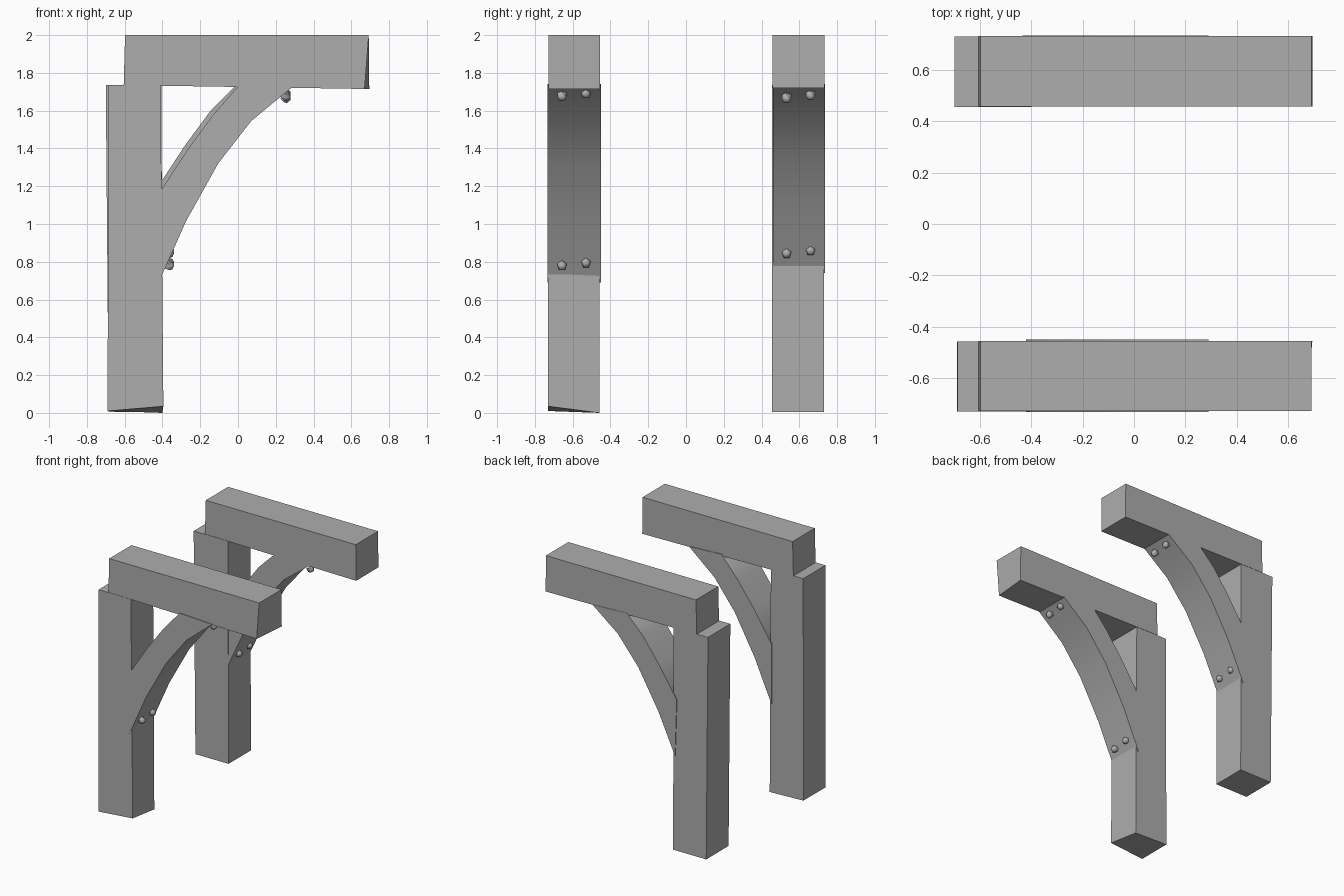
import bpy, bmesh, math
from mathutils import Vector

cube = bpy.data.objects.get("Cube")
if cube:
    bpy.data.objects.remove(cube, do_unlink=True)

grey = bpy.data.materials.new("plain_grey")
grey.use_nodes = True
COLOUR = (0.42, 0.42, 0.42, 1)
grey.diffuse_color = COLOUR
grey.node_tree.nodes["Principled BSDF"].inputs["Base Color"].default_value = COLOUR


def finish(name, bm, bevel=0.0, angle=60):
    """Turn a bmesh into a smooth-shaded object with an optional chamfer."""
    if bevel:
        bmesh.ops.bevel(bm, geom=[e for e in bm.edges if e.calc_face_angle(0) > math.radians(40)],
                        offset=bevel, segments=1, affect='EDGES')
    bmesh.ops.recalc_face_normals(bm, faces=bm.faces)
    mesh = bpy.data.meshes.new(name)
    bm.to_mesh(mesh)
    bm.free()
    mesh.materials.append(grey)
    obj = bpy.data.objects.new(name, mesh)
    bpy.context.collection.objects.link(obj)
    bpy.ops.object.select_all(action='DESELECT')
    obj.select_set(True)
    bpy.context.view_layer.objects.active = obj
    bpy.ops.object.shade_smooth_by_angle(angle=math.radians(angle))
    return obj


def prism(name, profile, y0, y1, bevel, shift=None, angle=60):
    """Extrude an x-z outline from y0 to y1; shift moves single front corners."""
    bm = bmesh.new()
    shift = shift or {}
    front = []
    for i, (x, z) in enumerate(profile):
        dx, dz = shift.get(i, (0, 0))
        front.append(bm.verts.new((x + dx, y0, z + dz)))
    back = [bm.verts.new((x, y1, z)) for x, z in profile]
    bm.faces.new(front)
    bm.faces.new(back[::-1])
    n = len(profile)
    for i in range(n):
        j = (i + 1) % n
        bm.faces.new((front[i], front[j], back[j], back[i]))
    return finish(name, bm, bevel, angle)


def bolt(name, x, y, z, direction):
    """Five-sided domed bolt head pointing out of the brace."""
    bm = bmesh.new()
    bmesh.ops.create_cone(bm, cap_ends=True, segments=5, radius1=0.027, radius2=0.025, depth=0.03)
    top = [f for f in bm.faces if f.normal.z > 0.9]
    cap = bmesh.ops.extrude_face_region(bm, geom=top)["geom"]
    bmesh.ops.delete(bm, geom=top, context='FACES')
    for v in (g for g in cap if isinstance(g, bmesh.types.BMVert)):
        v.co = (v.co.x * 0.5, v.co.y * 0.5, v.co.z + 0.012)
    obj = finish(name, bm)
    obj.rotation_euler = Vector(direction).to_track_quat('Z', 'Y').to_euler()
    obj.location = (x, y, z)


# Posts, slightly hand-hewn
prism("front_post", [(-0.69, 0.01), (-0.40, 0.0), (-0.41, 1.735), (-0.688, 1.735)],
      -0.73, -0.457, 0.025, {1: (0.005, 0.035)})
prism("back_post", [(-0.685, 0.005), (-0.40, 0.005), (-0.405, 1.735), (-0.70, 1.735)],
      0.455, 0.73, 0.025)

# Top beams
prism("front_beam", [(-0.605, 1.735), (0.695, 1.715), (0.692, 2.0), (-0.598, 2.0)],
      -0.728, -0.455, 0.025, {1: (-0.025, 0)})
prism("back_beam", [(-0.605, 1.735), (0.695, 1.72), (0.692, 2.0), (-0.598, 2.0)],
      0.458, 0.732, 0.025)

# Curved braces with their bolts
lower = [(-0.42, 0.69), (-0.275, 1.015), (-0.105, 1.32), (0.07, 1.545), (0.29, 1.727)]
upper = [(0.01, 1.74), (-0.13, 1.58), (-0.27, 1.39), (-0.42, 1.16)]
for side, y0, y1, lift in (("front", -0.733, -0.45, 0), ("back", 0.46, 0.735, 0.05)):
    low = [(x, z + lift * (1 - i / 4)) for i, (x, z) in enumerate(lower)]
    up = [(x - lift * 0.3, z + lift * 0.4 * (i > 0)) for i, (x, z) in enumerate(upper)]
    prism(side + "_brace", low + up, y0, y1, 0.007)
    mid = (y0 + y1) / 2
    for tag, dy, dz in (("right", -0.065, 0), ("left", 0.062, 0.015)):
        bolt(f"{side}_lower_bolt_{tag}", -0.368, mid + dy, 0.78 + dz + lift * 1.3, (0.92, 0, -0.39))
        bolt(f"{side}_upper_bolt_{tag}", 0.25, mid + dy, 1.678 + dz - lift * 0.2, (0.64, 0, -0.77))
